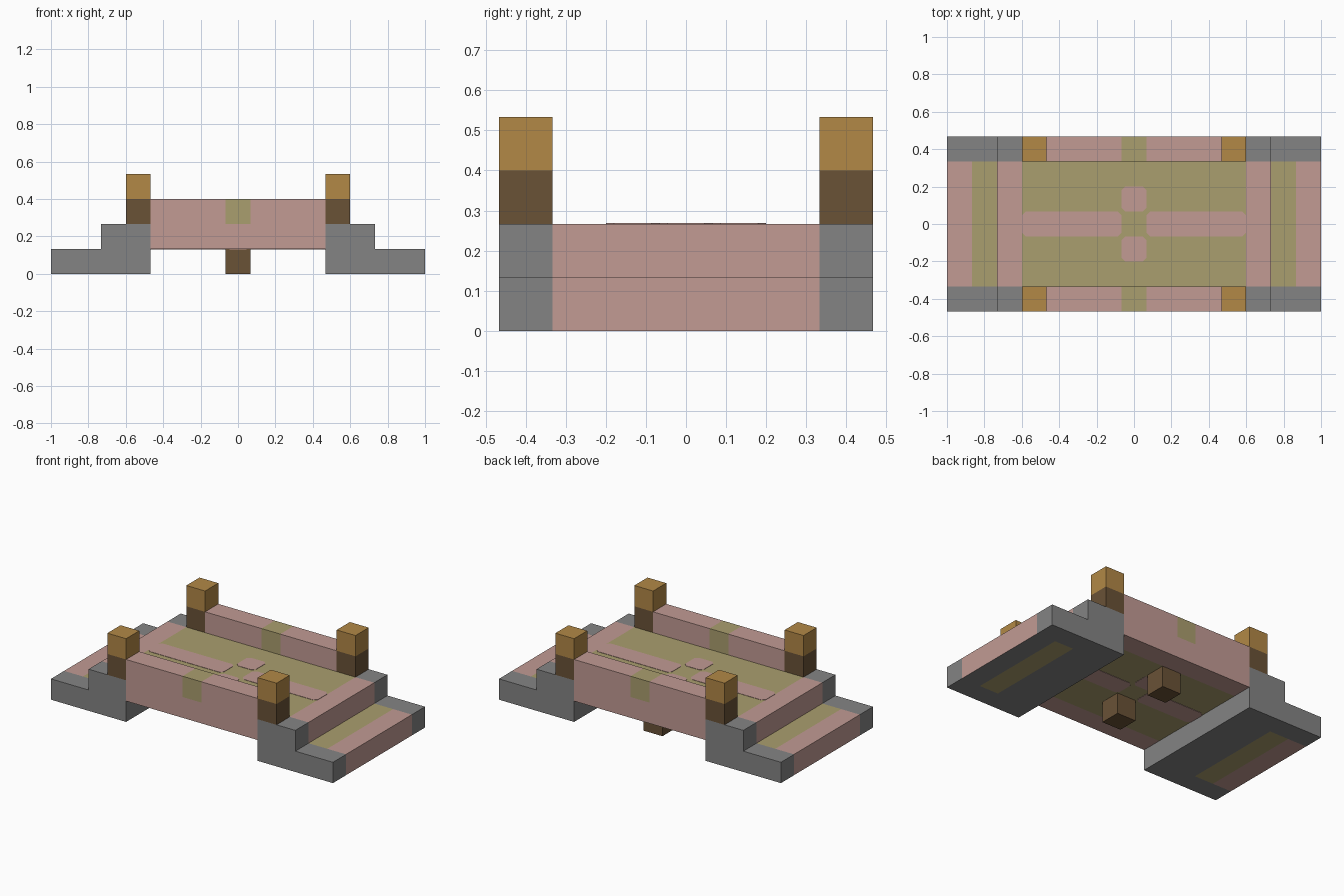
import bpy, bmesh
from mathutils import Vector

cube = bpy.data.objects.get("Cube")
if cube:
    bpy.data.objects.remove(cube, do_unlink=True)

U = 2 / 15                      # one building block
HALF_Y, IN_Y = 3.5 * U, 2.5 * U
X_IN, X_POST, X_STEP = 3.5 * U, 4.5 * U, 5.5 * U


def material(name, rgb):
    m = bpy.data.materials.new(name)
    m.use_nodes = True
    m.diffuse_color = (*rgb, 1)
    m.node_tree.nodes["Principled BSDF"].inputs["Base Color"].default_value = (*rgb, 1)
    return m


PINK, OLIVE, GREY, GOLD, DARK = range(5)
MATS = [material("dusty_pink", (.539, .328, .296)),
        material("olive", (.402, .342, .156)),
        material("stone_grey", (.231, .231, .231)),
        material("golden_wood", (.445, .246, .061)),
        material("dark_wood", (.144, .084, .037))]


def prism(name, outline, sweep, rule, cuts=()):
    """Extrude an outline, slice it at (axis, position) cuts, colour faces by rule."""
    bm = bmesh.new()
    face = bm.faces.new([bm.verts.new(p) for p in outline])
    ext = bmesh.ops.extrude_face_region(bm, geom=[face])
    moved = [v for v in ext["geom"] if isinstance(v, bmesh.types.BMVert)]
    bmesh.ops.translate(bm, verts=moved, vec=sweep)
    for axis, pos in cuts:
        n = Vector((0, 0, 0))
        n[axis] = 1
        bmesh.ops.bisect_plane(bm, geom=bm.verts[:] + bm.edges[:] + bm.faces[:],
                               plane_co=n * pos, plane_no=n)
    bmesh.ops.recalc_face_normals(bm, faces=bm.faces)
    me = bpy.data.meshes.new(name)
    for m in MATS:
        me.materials.append(m)
    for f in bm.faces:
        f.material_index = rule(f.calc_center_median(), f.normal) if callable(rule) else rule
    bm.to_mesh(me)
    bm.free()
    ob = bpy.data.objects.new(name, me)
    bpy.context.collection.objects.link(ob)
    return ob


def box(name, x, y, z, rule, cuts=()):
    outline = [(x[0], y[0], z[0]), (x[1], y[0], z[0]), (x[1], y[1], z[0]), (x[0], y[1], z[0])]
    return prism(name, outline, (0, 0, z[1] - z[0]), rule, cuts)


def plate(name, x, y, z, rule):
    """Thin inlay with clipped corners."""
    c = .02
    (a, b), (d, e) = x, y
    outline = [(a + c, d, z), (b - c, d, z), (b, d + c, z), (b, e - c, z),
               (b - c, e, z), (a + c, e, z), (a, e - c, z), (a, d + c, z)]
    return prism(name, outline, (0, 0, .002), rule)


# Stepped stone ends with carpet over the middle
def stepped_rule(s):
    def rule(c, n):
        a = abs(c.x)
        if abs(c.y) > IN_Y or abs(n.y) > .5 or n.x * s < -.5:
            return GREY
        runner = X_STEP < a < X_STEP + U
        if n.z < -.5:
            return OLIVE if runner else PINK if s < 0 and a > X_STEP else GREY
        if n.z > .5 and (runner or a < X_POST):
            return OLIVE
        return PINK
    return rule


for s, side in ((1, "left"), (-1, "right")):
    steps = [(X_IN, 0), (1, 0), (1, U), (X_STEP, U), (X_STEP, 2 * U), (X_IN, 2 * U)]
    cuts = [(1, IN_Y), (1, -IN_Y)] + [(0, s * p) for p in (X_POST, X_STEP, X_STEP + U)]
    prism(side + "_steps", [(s * x, -HALF_Y, z) for x, z in steps],
          (0, 2 * HALF_Y, 0), stepped_rule(s), cuts)

# Deck with inlays on both faces
box("deck", (-X_IN, X_IN), (-IN_Y, IN_Y), (U, 2 * U), OLIVE)
for z, reach, level in ((2 * U, X_POST, "top"), (U - .002, X_IN, "under")):
    plate(level + "_strip_left", (U / 2, reach), (-U / 2, U / 2), z, PINK)
    plate(level + "_strip_right", (-reach, -U / 2), (-U / 2, U / 2), z, PINK)
    for y, end in ((-U, "front"), (U, "back")):
        plate(level + "_spot_" + end, (-U / 2, U / 2), (y - U / 2, y + U / 2), z, PINK)


# Side rails with an olive band draped over the middle
def rail_rule(c, n):
    draped = n.z > .5 or (abs(n.y) > .5 and c.z > 2 * U)
    return OLIVE if abs(c.x) < U / 2 and draped else PINK


for s, end in ((-1, "front"), (1, "back")):
    y = sorted((s * IN_Y, s * HALF_Y))
    box(end + "_rail", (-X_IN, X_IN), y, (U, 3 * U), rail_rule,
        [(0, -U / 2), (0, U / 2), (2, 2 * U)])
    # Corner posts with golden caps
    for t, side in ((1, "left"), (-1, "right")):
        x = sorted((t * X_IN, t * X_POST))
        box(f"{end}_{side}_post", x, y, (2 * U, 3 * U), DARK)
        box(f"{end}_{side}_post_cap", x, y, (3 * U, 4 * U), GOLD)

# Supports under the deck
for y, end in ((-U, "front"), (2 * U, "back")):
    box(end + "_support", (-U / 2, U / 2), (y - U / 2, y + U / 2), (0, U), DARK)
